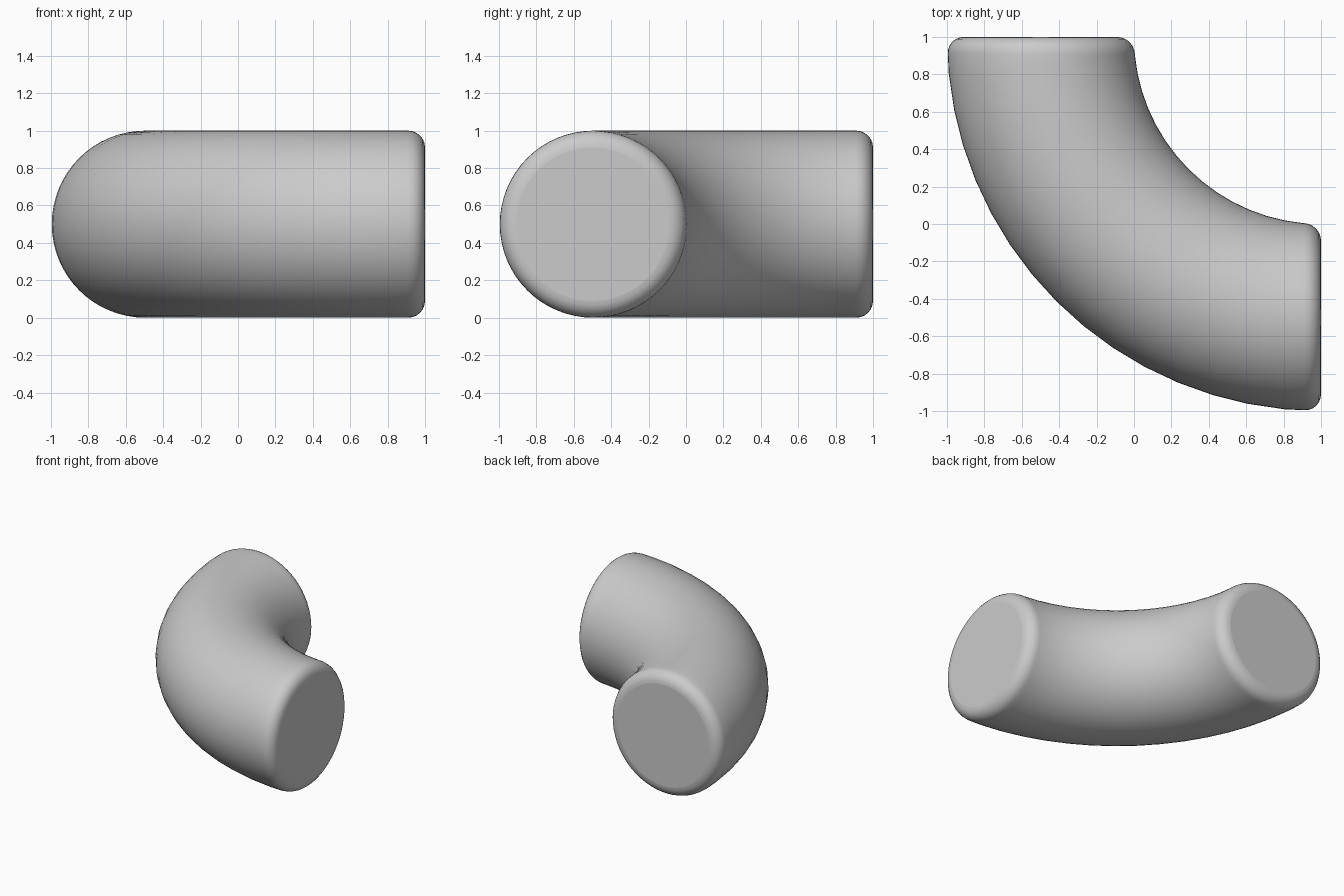
import bpy, bmesh, math
from mathutils import Matrix

if "Cube" in bpy.data.objects:
    bpy.data.objects.remove(bpy.data.objects["Cube"])

TUBE_R, END_ROUND, SIDES, STEPS = 0.5, 0.09, 64, 16

bm = bmesh.new()

# Round section at the back end, facing along y
section = Matrix.Translation((-0.5, 1, 0.5)) @ Matrix.Rotation(math.pi / 2, 4, 'X')
bmesh.ops.create_circle(bm, segments=SIDES, radius=TUBE_R, matrix=section)

# Sweep it a quarter turn to the right end
bmesh.ops.spin(bm, geom=bm.verts[:] + bm.edges[:], cent=(1, 1, 0.5),
               axis=(0, 0, 1), angle=math.pi / 2, steps=STEPS)

# Close both ends, then round their rims
rims = [e for e in bm.edges if e.is_boundary]
bmesh.ops.holes_fill(bm, edges=rims, sides=0)
bmesh.ops.recalc_face_normals(bm, faces=bm.faces[:])
caps = [f for f in bm.faces if len(f.verts) > 4]
rims = list({e for f in caps for e in f.edges})
bmesh.ops.bevel(bm, geom=rims, offset=END_ROUND, offset_type='OFFSET',
                segments=6, profile=0.5, affect='EDGES', clamp_overlap=True)

mesh = bpy.data.meshes.new("pipe_elbow")
bm.to_mesh(mesh)
bm.free()
elbow = bpy.data.objects.new("pipe_elbow", mesh)
bpy.context.collection.objects.link(elbow)

# Smooth walls, flat end faces
bpy.context.view_layer.objects.active = elbow
elbow.select_set(True)
bpy.ops.object.shade_smooth_by_angle(angle=math.radians(30))
for f in mesh.polygons:
    if len(f.vertices) > 4:
        f.use_smooth = False
